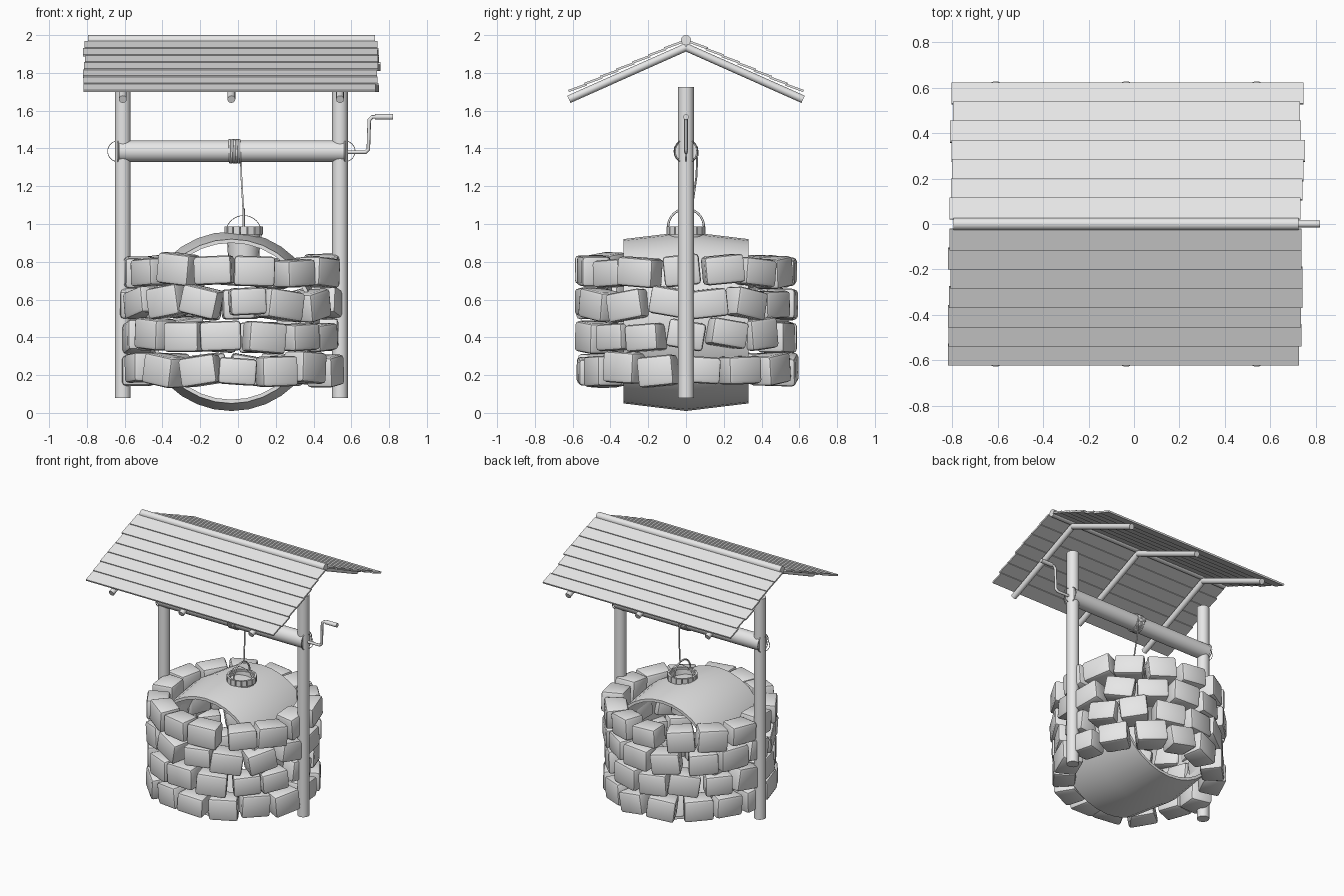
import bpy, bmesh, random
from math import radians, sin, cos, tau, atan
from mathutils import Matrix, Vector

random.seed(7)
if "Cube" in bpy.data.objects:
    bpy.data.objects.remove(bpy.data.objects["Cube"])

grey = bpy.data.materials.new("plain_grey")
grey.use_nodes = True
grey.diffuse_color = (0.8, 0.8, 0.8, 1)
grey.node_tree.nodes["Principled BSDF"].inputs["Base Color"].default_value = (0.8, 0.8, 0.8, 1)

CX = -0.035                  # centre of the well between the posts
POSTS = {"left": 0.54, "right": -0.61}
AXLE_Z = 1.385


def add(name, mesh, angle=40):
    """Link a mesh as a part, shaded smooth with sharp corners kept."""
    mesh.materials.clear()
    mesh.materials.append(grey)
    mesh.shade_smooth()
    mesh.set_sharp_from_angle(angle=radians(angle))
    obj = bpy.data.objects.new(name, mesh)
    bpy.context.collection.objects.link(obj)
    return obj


def finish(name, bm, angle=40):
    bmesh.ops.recalc_face_normals(bm, faces=bm.faces)
    mesh = bpy.data.meshes.new(name)
    bm.to_mesh(mesh)
    bm.free()
    return add(name, mesh, angle)


def pole(name, a, b, radius, sides=16):
    """Straight round pole from a to b."""
    a, b = Vector(a), Vector(b)
    d = b - a
    m = Matrix.Translation((a + b) / 2) @ d.to_track_quat('Z', 'Y').to_matrix().to_4x4()
    bm = bmesh.new()
    bmesh.ops.create_cone(bm, cap_ends=True, segments=sides, radius1=radius,
                          radius2=radius, depth=d.length, matrix=m)
    return finish(name, bm)


def wire(name, points, radius, cyclic=False, res=2):
    """Round wire through points, turned into a mesh."""
    cu = bpy.data.curves.new(name, 'CURVE')
    cu.dimensions = '3D'
    cu.bevel_depth, cu.bevel_resolution, cu.use_fill_caps = radius, res, True
    sp = cu.splines.new('POLY')
    sp.points.add(len(points) - 1)
    for p, co in zip(sp.points, points):
        p.co = (*co, 1)
    sp.use_cyclic_u = cyclic
    tmp = bpy.data.objects.new(name + "_path", cu)
    mesh = bpy.data.meshes.new_from_object(tmp)
    bpy.data.objects.remove(tmp)
    return add(name, mesh, 60)


def circle(center, r, u, v, n=32):
    c, u, v = Vector(center), Vector(u), Vector(v)
    return [c + u * r * cos(tau * i / n) + v * r * sin(tau * i / n) for i in range(n)]


def lathe(name, profile, m, sides=32, closed=True, angle=40):
    """Revolve (radius, height) points about the local z axis."""
    bm = bmesh.new()
    rings = [[bm.verts.new(m @ Vector((r * cos(tau * i / sides), r * sin(tau * i / sides), h)))
              for i in range(sides)] for r, h in profile]
    count = len(rings) if closed else len(rings) - 1
    for k in range(count):
        a, b = rings[k], rings[(k + 1) % len(rings)]
        for i in range(sides):
            j = (i + 1) % sides
            bm.faces.new((a[i], a[j], b[j], b[i]))
    return finish(name, bm, angle)


# Bulging open tube lying front to back inside the stones
lathe("inner_tube",
      [(0.435, -0.33), (0.475, 0), (0.435, 0.33), (0.415, 0.33), (0.455, 0), (0.415, -0.33)],
      Matrix.Translation((CX, 0, 0.485)) @ Matrix.Rotation(radians(90), 4, 'X'))

# Four courses of rounded stones
COUNT = 15
for n, (z, offset) in enumerate([(0.23, 4), (0.41, -5), (0.58, 7), (0.75, -9)]):
    bm = bmesh.new()
    for i in range(COUNT):
        t = radians(offset + 360 / COUNT * i + random.uniform(-2, 2))
        r = 0.505 + random.uniform(-0.012, 0.012)
        tilt = radians(random.uniform(-13, 13) * (0.5 if n == 3 else 1))
        m = (Matrix.Translation((CX + r * sin(t), -r * cos(t), z + random.uniform(-0.012, 0.012)))
             @ Matrix.Rotation(t + radians(random.uniform(-6, 6)), 4, 'Z')
             @ Matrix.Rotation(tilt, 4, 'Y')
             @ Matrix.Diagonal((random.uniform(0.195, 0.225), 0.155, random.uniform(0.14, 0.165), 1)))
        verts = bmesh.ops.create_cube(bm, size=1)["verts"]
        for v in verts:          # narrower towards the middle of the well
            if v.co.y > 0:
                v.co.x *= 0.8
            v.co = m @ v.co
    bmesh.ops.bevel(bm, geom=bm.edges[:], offset=0.02, segments=2, profile=0.5, affect='EDGES')
    finish(f"stone_course_{n + 1}", bm)

# Posts and winding axle
for side, x in POSTS.items():
    pole(f"{side}_post", (x, 0, 0.08), (x, 0, 1.725), 0.042)
    out = 1 if x > 0 else -1
    c = (x + 0.025 * out, 0, AXLE_Z)
    wire(f"{side}_axle_loop", circle(c, 0.055, (1, 0, 0), (0, 0, 1)), 0.002, True, 1)
    wire(f"{side}_axle_ring", circle(c, 0.062, (0, 1, 0), (0, 0, 1)), 0.003, True, 1)
pole("axle", (POSTS["right"] - 0.02, 0, AXLE_Z), (POSTS["left"] + 0.02, 0, AXLE_Z), 0.057, 24)

# Crank
wire("crank_arm", [(0.55, 0, 1.38), (0.675, 0, 1.38), (0.69, 0, 1.395), (0.695, 0, 1.55),
                   (0.71, 0, 1.567), (0.74, 0, 1.567)], 0.01)
pole("crank_handle", (0.725, 0, 1.567), (0.82, 0, 1.567), 0.015, 12)

# Rope wound on the axle and hanging to the bucket
TURNS, STEPS = 7, 20
coil = [(-0.048 + 0.062 * i / (TURNS * STEPS), 0.061 * cos(tau * i / STEPS),
         AXLE_Z + 0.061 * sin(tau * i / STEPS)) for i in range(TURNS * STEPS + 1)]
wire("rope_coil", coil, 0.005, res=1)
wire("rope", [coil[-1], (0.018, 0.055, 1.25), (0.028, 0.03, 1.075)], 0.005, res=1)

# Bucket with slatted rim and wire handle
BX, BZ = 0.03, 0.965
lathe("bucket", [(0.001, 0.7), (0.075, 0.7), (0.092, 0.975), (0.08, 0.975), (0.065, 0.72), (0.001, 0.72)],
      Matrix.Translation((BX, 0, 0)), 20, False)
bm = bmesh.new()
for i in range(16):
    m = (Matrix.Translation((BX, 0, BZ)) @ Matrix.Rotation(tau * i / 16, 4, 'Z')
         @ Matrix.Translation((0.094, 0, 0)) @ Matrix.Diagonal((0.016, 0.034, 0.042, 1)))
    bmesh.ops.create_cube(bm, size=1, matrix=m)
finish("bucket_rim", bm, 20)
wire("bucket_handle", circle((BX, 0, 0.985), 0.095, (0, 1, 0), (0, 0, 1)), 0.006, True)
wire("bucket_cross_handle", circle((BX, 0, 0.95), 0.095, (1, 0, 0), (0, 0, 1)), 0.002, True, 1)

# Roof: ridge pole, rafters and lapped boards
SLOPE = 0.445
pole("ridge_pole", (-0.795, 0, 1.973), (0.725, 0, 1.973), 0.027)
for label, s in (("front", -1), ("back", 1)):
    for k, x in enumerate((-0.61, CX, 0.54)):
        pole(f"{label}_rafter_{k + 1}", (x, 0, 1.936), (x, s * 0.62, 1.936 - SLOPE * 0.62), 0.021, 12)
    bm = bmesh.new()
    for k in range(7):
        y = 0.068 + 0.0845 * k
        x0, x1 = -0.805 + random.uniform(-0.015, 0.008), 0.745 + random.uniform(-0.018, 0.012)
        m = (Matrix.Translation(((x0 + x1) / 2, s * y, 1.977 - SLOPE * y))
             @ Matrix.Rotation(-s * (atan(SLOPE) - radians(4)), 4, 'X')
             @ Matrix.Diagonal((x1 - x0, 0.1, 0.012, 1)))
        bmesh.ops.create_cube(bm, size=1, matrix=m)
    finish(f"{label}_roof_boards", bm, 20)
